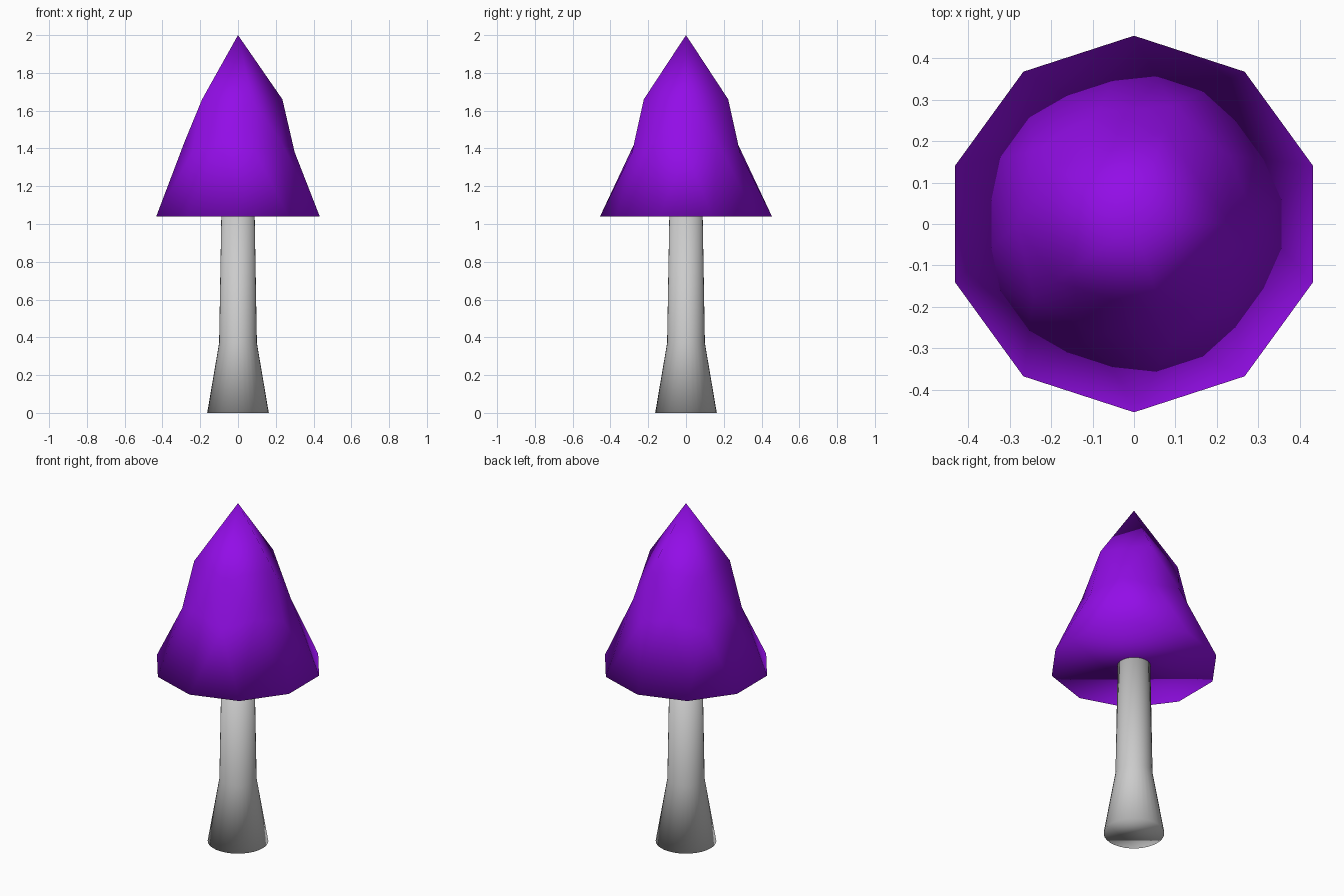
import bpy, bmesh, math

if "Cube" in bpy.data.objects:
    bpy.data.objects.remove(bpy.data.objects["Cube"])


def material(name, rgb):
    m = bpy.data.materials.new(name)
    m.diffuse_color = (*rgb, 1.0)
    m.use_nodes = True
    m.node_tree.nodes["Principled BSDF"].inputs["Base Color"].default_value = m.diffuse_color
    return m


def finish(bm, name, mat):
    bmesh.ops.recalc_face_normals(bm, faces=bm.faces)
    for f in bm.faces:
        f.smooth = True
    mesh = bpy.data.meshes.new(name)
    bm.to_mesh(mesh)
    bm.free()
    mesh.materials.append(mat)
    ob = bpy.data.objects.new(name, mesh)
    bpy.context.collection.objects.link(ob)
    return ob


purple = material("cap purple", (0.29, 0.004, 0.80))
grey = material("stem grey", (0.60, 0.60, 0.60))

# Cap: upper half of a low-poly sphere, each ring reshaped into a pointed bell
# (unit-sphere height, new radius, new height)
RINGS = [(1.0, 0.0, 2.0), (0.851, 0.235, 1.66), (0.526, 0.283, 1.435),
         (0.447, 0.30, 1.38), (0.0, 0.455, 1.04)]
bm = bmesh.new()
bmesh.ops.create_icosphere(bm, subdivisions=2, radius=1.0)
bmesh.ops.delete(bm, geom=[v for v in bm.verts if v.co.z < -0.01], context='VERTS')
for v in bm.verts:
    _, r, z = min(RINGS, key=lambda ring: abs(ring[0] - v.co.z))
    a = math.atan2(v.co.y, v.co.x)
    v.co = (r * math.cos(a), r * math.sin(a), z)
# flat underside
bmesh.ops.holes_fill(bm, edges=[e for e in bm.edges if e.is_boundary], sides=0)
finish(bm, "mushroom_cap", purple)

# Stem: round column with a flared foot
SIDES = 32
bm = bmesh.new()
loops = []
for r, z in [(0.163, 0.0), (0.10, 0.37), (0.088, 1.06)]:
    loops.append([bm.verts.new((r * math.cos(math.tau * i / SIDES),
                                r * math.sin(math.tau * i / SIDES), z))
                  for i in range(SIDES)])
for lo, hi in zip(loops, loops[1:]):
    for i in range(SIDES):
        j = (i + 1) % SIDES
        bm.faces.new((lo[i], lo[j], hi[j], hi[i]))
bm.faces.new(loops[0][::-1])
bm.faces.new(loops[-1])
finish(bm, "mushroom_stem", grey)
